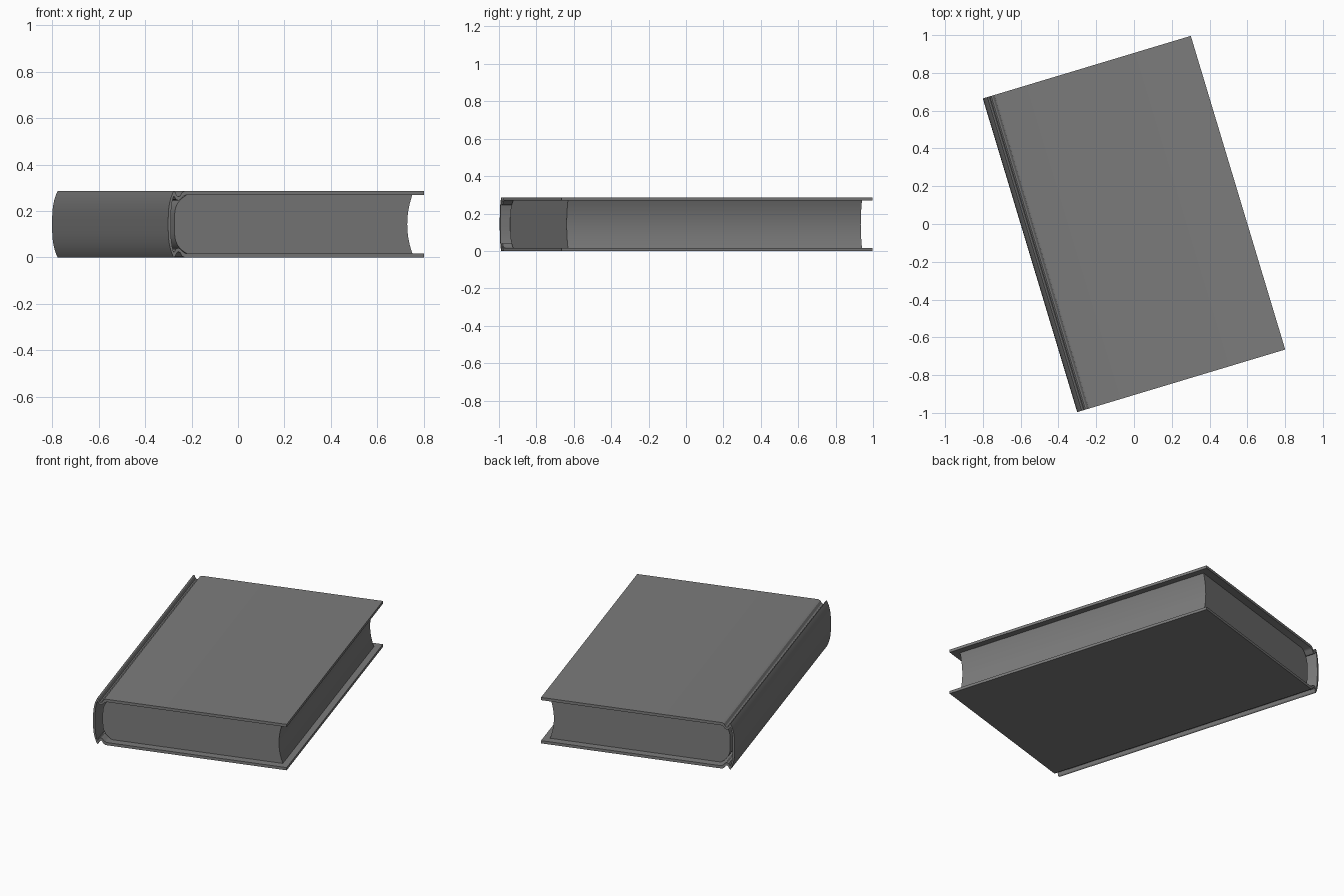
import bpy, bmesh, math
from mathutils import Matrix

cube = bpy.data.objects.get("Cube")
if cube:
    bpy.data.objects.remove(cube, do_unlink=True)

ANGLE = math.radians(16.75)   # the book lies turned on the ground
HALF_THICK = 0.143
HALF_LENGTH = 0.867

grey = bpy.data.materials.new("book grey")
grey.use_nodes = True
colour = (0.2, 0.2, 0.2, 1)
grey.diffuse_color = colour
grey.node_tree.nodes["Principled BSDF"].inputs["Base Color"].default_value = colour


def arc(u_mid, u_end, z_end, power=2, steps=10):
    """Curve from the mid height up to z_end, without its mirrored half."""
    pts = []
    for i in range(steps + 1):
        t = math.sin(i / steps * math.pi / 2)
        pts.append((u_mid + (u_end - u_mid) * t ** power, z_end * t))
    return pts


def mirrored(half):
    """Close an upper half outline with its lower mirror image."""
    lower = [(u, -z) for u, z in reversed(half) if z > 1e-6]
    return half + lower


def extrude_profile(name, outline, half_length):
    bm = bmesh.new()
    face = bm.faces.new([bm.verts.new((u, -half_length, z)) for u, z in outline])
    new = bmesh.ops.extrude_face_region(bm, geom=[face])["geom"]
    bmesh.ops.translate(bm, vec=(0, 2 * half_length, 0),
                        verts=[g for g in new if isinstance(g, bmesh.types.BMVert)])
    bmesh.ops.recalc_face_normals(bm, faces=bm.faces)
    bm.transform(Matrix.Translation((0, 0, HALF_THICK)) @ Matrix.Rotation(ANGLE, 4, "Z"))
    mesh = bpy.data.meshes.new(name)
    bm.to_mesh(mesh)
    bm.free()
    mesh.materials.append(grey)
    obj = bpy.data.objects.new(name, mesh)
    bpy.context.collection.objects.link(obj)
    bpy.ops.object.select_all(action="DESELECT")
    obj.select_set(True)
    bpy.context.view_layer.objects.active = obj
    bpy.ops.object.shade_smooth_by_angle(angle=math.radians(30))
    return obj


# Hard cover: curved spine, pressed hinge groove and flat board
outer = arc(-0.575, -0.55, HALF_THICK, 3)
hinge_out = [(-0.543, 0.138), (-0.536, 0.122), (-0.529, 0.118), (-0.521, 0.122),
             (-0.512, 0.137), (-0.5, HALF_THICK)]
board = [(0.575, HALF_THICK), (0.575, 0.126)]
hinge_in = [(-0.495, 0.126), (-0.508, 0.119), (-0.519, 0.107), (-0.529, 0.102),
            (-0.54, 0.107), (-0.547, 0.12)]
inner = arc(-0.563, -0.551, 0.12, 3)[::-1][1:]
upper = outer + hinge_out + board + hinge_in + inner
lower = [(u, -z) for u, z in reversed(upper) if z > 1e-6]
# The outline runs round the top outside, back inside, then the mirrored lower half
extrude_profile("cover", upper + [(u, z) for u, z in lower], HALF_LENGTH)

# Page block: rounded back and hollow fore edge
back = arc(-0.533, -0.478, 0.126, 4)
fore = arc(0.514, 0.537, 0.126)[::-1]
extrude_profile("pages", mirrored(back + fore), HALF_LENGTH - 0.046)
